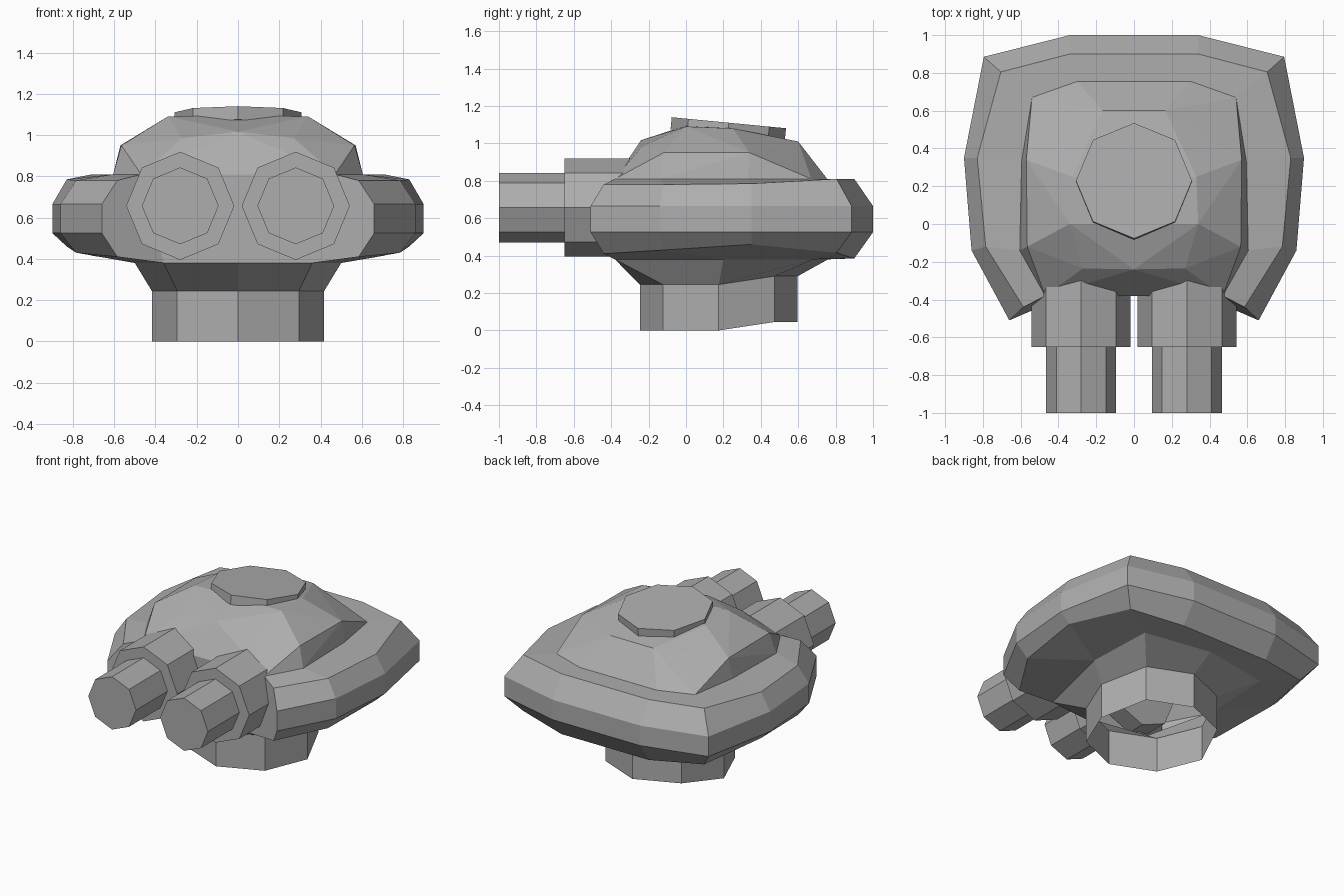
import bpy, bmesh
from math import sin, cos, pi, radians
from mathutils import Matrix

if "Cube" in bpy.data.objects:
    bpy.data.objects.remove(bpy.data.objects["Cube"])

grey = bpy.data.materials.new("dark_grey")
grey.diffuse_color = (0.42, 0.42, 0.42, 1)
grey.use_nodes = True
grey.node_tree.nodes["Principled BSDF"].inputs["Base Color"].default_value = grey.diffuse_color


def finish(name, bm):
    bmesh.ops.remove_doubles(bm, verts=bm.verts, dist=0.0005)
    bmesh.ops.recalc_face_normals(bm, faces=bm.faces)
    me = bpy.data.meshes.new(name)
    bm.to_mesh(me)
    bm.free()
    me.materials.append(grey)
    ob = bpy.data.objects.new(name, me)
    bpy.context.collection.objects.link(ob)
    return ob


def loft(name, rows, closed=True, caps=False):
    """Skin consecutive rows of points; closed joins each row's ends."""
    bm = bmesh.new()
    vs = [[bm.verts.new(p) for p in r] for r in rows]
    n = len(rows[0])
    for a, b in zip(vs, vs[1:]):
        for i in range(n if closed else n - 1):
            j = (i + 1) % n
            bm.faces.new((a[i], a[j], b[j], b[i]))
    if caps:
        bm.faces.new(vs[0])
        bm.faces.new(vs[-1])
    return finish(name, bm)


def flip(points):
    return [(-x, y, z) for x, y, z in points]


# Octagonal neck: rear half sits slightly higher, open at the bottom
def neck(z):
    pts = []
    for k in range(8):
        a = -pi / 2 + k * pi / 4
        y = 0.175 + 0.422 * sin(a)
        pts.append((0.418 * cos(a), y, z + (0.045 if y > 0.25 else 0)))
    return pts


loft("neck_ring", [neck(0), neck(0.245)])

# Flared underside from the neck to the hull
half = [(0.36, -0.38, 0.38), (0.5, 0.2, 0.38), (0.48, 0.68, 0.38)]
belly = [(0, -0.38, 0.38)] + half + [(0, 0.76, 0.38)] + flip(half)[::-1]
loft("hull_underside", [neck(0.245), belly])

# Armour rim wrapping sides and back:
# outer xy, shoulder xy, inner top xy, inner bottom xy, shoulder z, lower z
stations = [
    ((0.34, 1.0), (0.34, 0.9), (0.3, 0.755), (0.0, 0.76), 0.81, 0.385),
    ((0.795, 0.885), (0.705, 0.805), (0.54, 0.67), (0.48, 0.68), 0.81, 0.415),
    ((0.9, 0.35), (0.83, 0.35), (0.595, 0.33), (0.5, 0.2), 0.785, 0.46),
    ((0.86, -0.14), (0.785, -0.12), (0.605, -0.14), (0.5, 0.2), 0.78, 0.43),
    ((0.66, -0.51), (0.585, -0.44), (0.47, -0.38), (0.36, -0.38), 0.78, 0.41),
]
right = [[(*t, 0.81), (*s, zs), (*o, 0.665), (*o, 0.525), (*s, zl), (*b, 0.38)]
         for o, s, t, b, zs, zl in stations]
rim = [flip(r) for r in right[::-1]] + right
loft("armour_rim", rim, closed=False, caps=True)

# Front plate behind the barrels
loft("front_plate", [[(-0.36, -0.38, 0.38), (0.36, -0.38, 0.38)],
                     [(-0.47, -0.38, 0.81), (0.47, -0.38, 0.81)]], closed=False)

# Faceted dome: convex shell with its hidden floor removed
side = [(0.47, -0.38, 0.81), (0.605, -0.14, 0.81), (0.595, 0.33, 0.81),
        (0.54, 0.67, 0.81), (0.3, 0.755, 0.81),
        (0.27, -0.235, 0.985), (0.565, -0.12, 0.95), (0.57, 0.34, 0.95),
        (0.34, 0, 1.09), (0.33, 0.25, 1.08), (0.165, 0.6, 1.01)]
bm = bmesh.new()
for p in side + flip(side) + [(0, -0.24, 1.017), (0, 0, 1.095)]:
    bm.verts.new(p)
bmesh.ops.convex_hull(bm, input=bm.verts)
floor = [f for f in bm.faces if all(v.co.z < 0.811 for v in f.verts)]
bmesh.ops.delete(bm, geom=floor, context='FACES')
finish("dome", bm)


# Octagonal prisms for the hatch and barrels
def octagon(name, radius, depth, matrix):
    bm = bmesh.new()
    bmesh.ops.create_cone(bm, cap_ends=True, segments=8, radius1=radius,
                          radius2=radius, depth=depth, matrix=matrix)
    return finish(name, bm)


octagon("roof_hatch", 0.307, 0.065,
        Matrix.Translation((0, 0.226, 1.078)) @ Matrix.Rotation(radians(-5.5), 4, 'X'))

for label, s in (("left", -1), ("right", 1)):
    for part, r, y0, y1 in (("sleeve", 0.262, -0.65, -0.25),
                            ("barrel", 0.186, -1.0, -0.64)):
        octagon(f"{label}_{part}", r, y1 - y0,
                Matrix.Translation((s * 0.28, (y0 + y1) / 2, 0.657))
                @ Matrix.Rotation(pi / 2, 4, 'X'))
